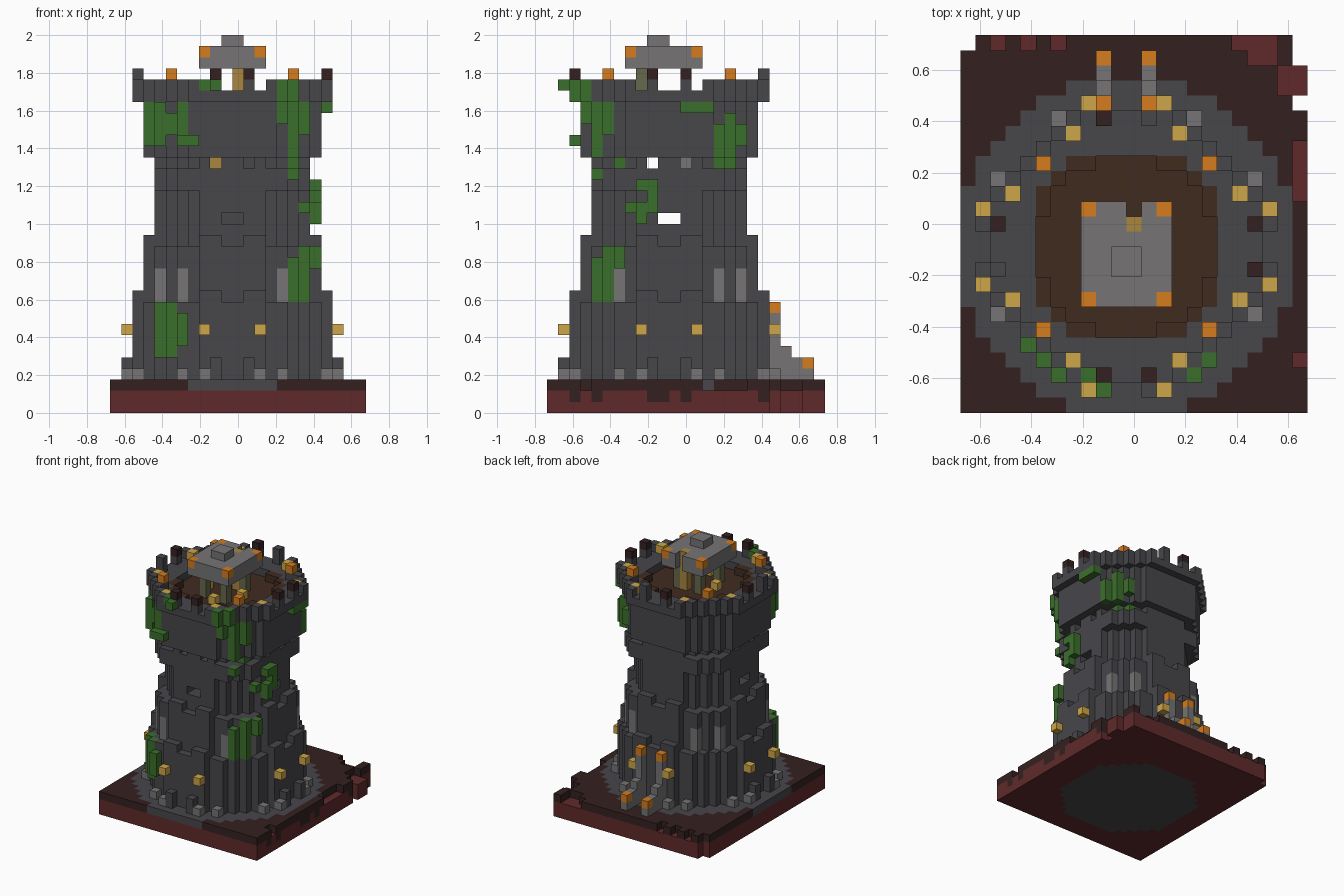
import bpy, bmesh, math
from mathutils import Vector

cube = bpy.data.objects.get("Cube")
if cube:
    bpy.data.objects.remove(cube, do_unlink=True)

U = 2 / 34                      # block size
CENTRE = Vector((-0.5, -1.5, 0))  # tower axis, in blocks

COLOURS = {
    "dark_stone": "47474b", "light_stone": "767474", "red_earth": "602a2a",
    "dark_earth": "342020", "wood": "402b1f", "lamp_yellow": "cea648",
    "dim_lamp": "a8863f", "flame_orange": "d47c1e", "ivy_green": "3b6f2c",
    "lamp_glass": "66694c",
}


def linear(hexa):
    vals = [int(hexa[i:i + 2], 16) / 255 for i in (0, 2, 4)]
    return [((v + 0.055) / 1.055) ** 2.4 for v in vals] + [1]


MATS = {}
for name, hexa in COLOURS.items():
    m = bpy.data.materials.new(name)
    m.use_nodes = True
    m.diffuse_color = linear(hexa)
    m.node_tree.nodes["Principled BSDF"].inputs["Base Color"].default_value = linear(hexa)
    MATS[name] = m

blocks = {}                     # (a, b, z) -> (part, colour)


def put(part, colour, a, b, z0, z1):
    for z in range(z0, z1):
        blocks[a, b, z] = (part, colour)


def ring(part, colour, z0, z1, outer, inner=0, keep=lambda far, near: True):
    """Block ring; keep() tests the larger and smaller distance from the axis."""
    n = math.ceil(outer) + 1
    for a in range(-n, n):
        for b in range(-n, n):
            near, far = sorted((abs(a + .5), abs(b + .5)))
            if inner <= math.hypot(far, near) < outer and keep(far, near):
                put(part, colour, a, b, z0, z1)


def stick(part, colour, side, t, z0, z1, out=1):
    """Place blocks on the wall surface at offset t (out=0 recolours the wall)."""
    sign = 1 if side in ("left", "back") else -1
    for z in range(z0, z1):
        for d in range(13, 0, -1):
            p = d - 1 if sign > 0 else -d
            key = (p, t, z) if side in ("left", "right") else (t, p, z)
            if blocks.get(key, ("",))[0] in ("tower_wall", "parapet"):
                q = p + sign * out
                key = (q, t, z) if side in ("left", "right") else (t, q, z)
                blocks[key] = (part, colour)
                break


def mirrored(a, b):
    return [(x, y) for x in (a, -1 - a) for y in (b, -1 - b)]


# Earth slab with worn edges
gone = {(22, 24), (22, 23), (0, 24), (22, 20)}
worn = {(i, 24) for i in (2, 4, 6, 18, 19, 20)} | {(i, 23) for i in (19, 20)}
worn |= {(22, j) for j in (3, 14, 15, 16, 17, 21, 22)} | {(21, 21), (21, 22)}
drips = {(22, j) for j in (2, 4, 9, 10, 12, 19)}
for i in range(23):
    for j in range(25):
        if (i, j) in gone:
            continue
        a, b = i - 11, j - 11
        r = math.hypot(a + .5, b + .5)
        put("ground_slab", "dark_stone" if r < 8.3 else "red_earth", a, b, 0, 1)
        put("ground_slab", "dark_earth" if (i, j) in drips else "red_earth", a, b, 1, 2)
        if (i, j) not in worn:
            put("ground_slab", "dark_stone" if r < 11.1 else "dark_earth", a, b, 2, 3)


# Hollow stepped tower wall
def crenel(far, near):
    return 1 < near < 3


for z0, z1, r in ((3, 10, 9.05), (10, 15, 8.05), (15, 23, 7.05), (23, 28, 8.5)):
    ring("tower_wall", "dark_stone", z0, z1, r, r - 2.3)
ring("tower_wall", "dark_stone", 10, 11, 9.05, 7, crenel)
ring("tower_wall", "dark_stone", 15, 16, 8.05, 6, crenel)
ring("tower_wall", "dark_stone", 20, 22, 8, 6, lambda far, near: far < 7 and near > 3)

# Roof deck and parapet
ring("parapet", "dark_stone", 28, 29, 9.2, 6, lambda far, near: near < 6)
ring("parapet", "dark_stone", 29, 30, 9.2, 8.4, lambda far, near: 3 < near < 6)
ring("roof_deck", "wood", 27, 28, 7)
for a in range(-6, 6):
    for b in range(-6, 6):
        r = math.hypot(a + .5, b + .5)
        if r < 5.9:
            blocks.pop((a, b, 28), None)
        elif r < 6.9:
            put("roof_deck", "wood", a, b, 28, 29)

# Windows cut through the wall
for key in list(blocks):
    a, b, z = key
    if blocks[key][0] == "tower_wall":
        upper = z == 22 and (b in (-2, 1) or (a in (-2, 1) and b < 0))
        lower = z == 17 and (b in (-1, 0) or (a in (-1, 0) and b < 0))
        if upper or lower:
            del blocks[key]
put("window_lamp", "dim_lamp", -2, -5, 22, 23)
put("window_lamp", "light_stone", 4, 1, 22, 23)

# Pale niches, base stones and outer lanterns on all sides
for side in ("front", "back", "left", "right"):
    if side in ("front", "back"):
        for t in (4, 6, -5, -7):
            stick("tower_wall", "light_stone", side, t, 10, 13, out=0)
    for t in (2, 4, -3, -5):
        stick("base_stones", "light_stone", side, t, 3, 4)
    for t in (1, -2):
        stick("buttresses", "dark_stone", side, t, 3, 5)
    for t in (2, -3):
        stick("wall_lanterns", "lamp_yellow", side, t, 7, 8)

# Merlons, torches and parapet lanterns
for a, b in mirrored(8, 1) + mirrored(1, 8):
    bare = (a, b) in ((-9, -2), (1, 8))
    put("merlons", "dark_stone", a, b, 29, 30)
    put("merlons", "dark_stone" if bare else "dark_earth", a, b, 30, 31)
for a, b in mirrored(5, 5):
    put("torches", "dark_stone", a, b, 29, 30)
    put("torches", "flame_orange", a, b, 30, 31)
for a, b in mirrored(7, 3) + mirrored(3, 7):
    put("parapet_lanterns", "lamp_yellow", a, b, 29, 30)

# Lantern pavilion on the deck
for a in (-2, 1):
    for b in (-3, 1):
        put("pavilion_posts", "lamp_glass", a, b, 28, 31)
for a in range(-3, 3):
    for b in range(-4, 3):
        if not (a == 0 and b > 0):
            put("pavilion_roof", "light_stone", a, b, 31, 33)
        if a in (-3, 2) and b in (-4, 2):
            put("pavilion_roof", "flame_orange", a, b, 32, 33)
        if a in (-1, 0) and b in (-2, -1):
            put("pavilion_roof", "light_stone", a, b, 33, 34)
put("pavilion_lamp", "dim_lamp", 0, 1, 28, 33)
for a, b in ((2, -1), (-3, -1), (0, -4)):
    put("pavilion_lamp", "lamp_yellow", a, b, 28, 29)

# Stepped entrance posts at the back
for a in (-2, 1):
    for b, top, torch in ((9, 9, True), (10, 6, False), (11, 5, False), (12, 4, True)):
        put("entrance_posts", "light_stone", a, b, 3, top)
        if torch:
            put("entrance_torches", "flame_orange", a, b, top, top + 1)

# Ivy strips: side, offset, bottom, top
for strip in (
        ("front", -8, 24, 28), ("front", -7, 24, 28), ("front", -6, 25, 27), ("front", -5, 24, 28),
        ("front", -4, 24, 25), ("front", 4, 26, 30), ("front", 5, 21, 30), ("front", 6, 25, 28),
        ("front", -7, 5, 10), ("front", -6, 5, 10), ("front", -5, 6, 9),
        ("front", 5, 10, 14), ("front", 6, 10, 15),
        ("left", -7, 10, 13), ("left", -6, 10, 15), ("left", -5, 13, 15),
        ("left", -4, 18, 19), ("left", -3, 17, 19), ("left", -3, 20, 21), ("left", -2, 18, 21),
        ("left", 4, 22, 26), ("left", 5, 22, 27), ("left", 6, 24, 26),
        ("left", 1, 27, 28), ("left", 2, 27, 28), ("left", 3, 27, 28)):
    stick("ivy", "ivy_green", *strip)
put("ivy", "ivy_green", -7, -7, 24, 28)
put("ivy", "ivy_green", -5, -9, 24, 25)
put("ivy", "ivy_green", -3, -9, 29, 30)
put("ivy", "ivy_green", -2, -10, 29, 30)

# Turn each part into one mesh of its exposed block faces
parts = {}
for key, (part, colour) in blocks.items():
    parts.setdefault(part, []).append((Vector(key), colour))
AXES = [Vector(v) for v in ((1, 0, 0), (0, 1, 0), (0, 0, 1))]
for part, cells in parts.items():
    bm = bmesh.new()
    verts = {}
    slots = sorted({c for _, c in cells})
    for pos, colour in cells:
        for k, axis in enumerate(AXES):
            s, t = AXES[(k + 1) % 3], AXES[(k + 2) % 3]
            for sign in (1, -1):
                if tuple(int(v) for v in pos + axis * sign) in blocks:
                    continue
                o = pos + (axis if sign > 0 else Vector())
                corners = []
                for p in [o, o + s, o + s + t, o + t][::sign]:
                    p = tuple(p)
                    if p not in verts:
                        verts[p] = bm.verts.new((Vector(p) + CENTRE) * U)
                    corners.append(verts[p])
                bm.faces.new(corners).material_index = slots.index(colour)
    mesh = bpy.data.meshes.new(part)
    bm.to_mesh(mesh)
    bm.free()
    for c in slots:
        mesh.materials.append(MATS[c])
    bpy.context.collection.objects.link(bpy.data.objects.new(part, mesh))
